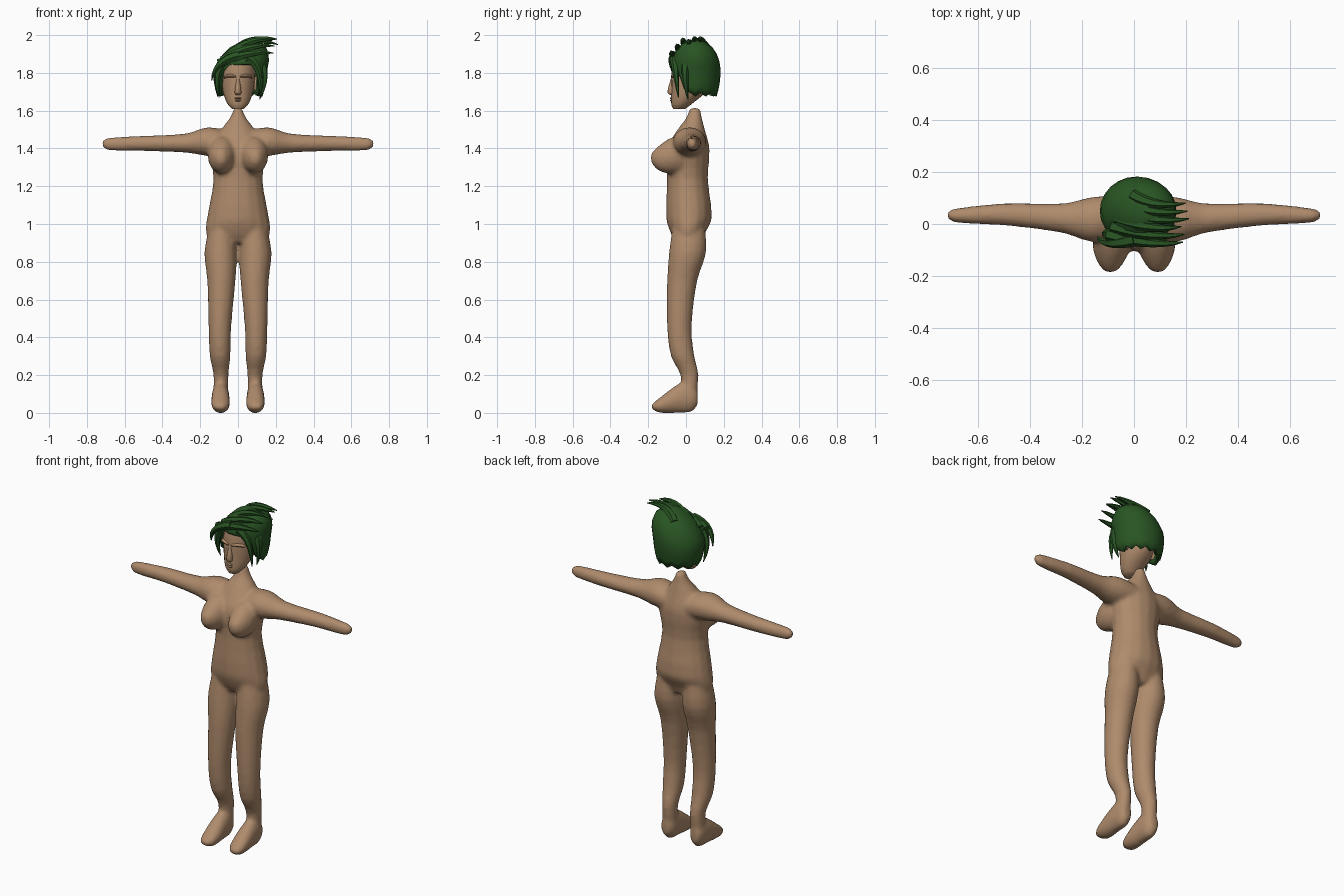
import bpy, bmesh, math, random
from mathutils import Vector

if "Cube" in bpy.data.objects:
    bpy.data.objects.remove(bpy.data.objects["Cube"])


def material(name, colour):
    mat = bpy.data.materials.new(name)
    mat.use_nodes = True
    mat.diffuse_color = (*colour, 1)
    node = mat.node_tree.nodes["Principled BSDF"]
    node.inputs["Base Color"].default_value = (*colour, 1)
    node.inputs["Roughness"].default_value = .8
    return mat


skin = material("tan skin", (.43, .26, .15))
green = material("dark green hair", (.022, .09, .017))


def ring(x, y, z):
    """Cross-section: two axes are spans, the third is its position."""
    spans = [v if isinstance(v, tuple) else (v, v) for v in (x, y, z)]
    return Vector([s[0] for s in spans] + [s[1] for s in spans])


def wide(half_width, y, z):
    """Cross-section centred on the body's middle plane."""
    return ring((-half_width, half_width), y, z)


def skin_rows(bm, rows):
    """Join consecutive loops of vertices with quads."""
    for lower, upper in zip(rows, rows[1:]):
        for k in range(len(lower)):
            bm.faces.new((lower[k - 1], lower[k], upper[k], upper[k - 1]))


def loft(bm, rings, flip=1, sides=16, steps=3):
    """Closed tube flowing smoothly through elliptical cross-sections."""
    axis = next(i for i in range(3) if rings[0][i] == rings[0][i + 3])
    first, second = [i for i in range(3) if i != axis]
    last = len(rings) - 1

    def slope(i):
        before, after = rings[max(i - 1, 0)], rings[min(i + 1, last)]
        return (after - before) / (after[axis] - before[axis])

    spans = []
    for i in range(last):
        a, b = rings[i], rings[i + 1]
        gap = b[axis] - a[axis]
        for step in range(steps):
            t = step / steps
            ease = t * t * (3 - 2 * t)
            leave = slope(i) * (gap * t * (1 - t) * (1 - t))
            arrive = slope(i + 1) * (gap * t * t * (1 - t))
            spans.append(a * (1 - ease) + b * ease + leave - arrive)
    spans.append(rings[-1])

    rows = []
    for span in spans:
        low, high = Vector(span[:3]), Vector(span[3:])
        centre, half = (low + high) / 2, (high - low) / 2
        row = []
        for k in range(sides):
            angle = math.tau * k / sides
            point = centre.copy()
            point[first] += half[first] * math.cos(angle)
            point[second] += half[second] * math.sin(angle)
            point.x *= flip
            row.append(bm.verts.new(point))
        rows.append(row)
    skin_rows(bm, rows)
    bm.faces.new(rows[0])
    bm.faces.new(rows[-1])


def finish(name, bm, mat):
    bmesh.ops.recalc_face_normals(bm, faces=bm.faces)
    mesh = bpy.data.meshes.new(name)
    bm.to_mesh(mesh)
    bm.free()
    mesh.materials.append(mat)
    part = bpy.data.objects.new(name, mesh)
    bpy.context.collection.objects.link(part)
    return part


def activate(part):
    bpy.ops.object.select_all(action="DESELECT")
    part.select_set(True)
    bpy.context.view_layer.objects.active = part


def smooth(part, degrees):
    activate(part)
    bpy.ops.object.shade_smooth_by_angle(angle=math.radians(degrees))


# Body: torso and neck, then mirrored limbs, fused into one skin
bm = bmesh.new()
loft(bm, [
    wide(.13, y=(-.05, .08), z=.9),
    wide(.17, y=(-.08, .1), z=.95),
    wide(.165, y=(-.105, .137), z=1.03),
    wide(.13, y=(-.1, .116), z=1.24),
    wide(.15, y=(-.1, .125), z=1.4),
    wide(.09, y=(-.045, .1), z=1.5),
    wide(.045, y=(0, .085), z=1.56),
    wide(.02, y=(.02, .075), z=1.615),
])
leg = [
    ring(x=(.05, .135), y=(-.02, .05), z=.06),
    ring(x=(.05, .13), y=(-.03, .067), z=.2),
    ring(x=(.04, .15), y=(-.08, .045), z=.3),
    ring(x=(.036, .156), y=(-.1, .03), z=.45),
    ring(x=(.013, .163), y=(-.1, .06), z=.7),
    ring(x=(.005, .178), y=(-.09, .107), z=.85),
    ring(x=(.02, .15), y=(-.07, .1), z=1),
]
foot = [
    ring(x=(.07, .12), y=-.182, z=(.02, .045)),
    ring(x=(.045, .14), y=-.14, z=(0, .08)),
    ring(x=(.045, .14), y=-.03, z=(0, .16)),
    ring(x=(.05, .135), y=.03, z=(.005, .16)),
    ring(x=(.07, .12), y=.062, z=(.04, .12)),
]
arm = [
    ring(x=.04, y=(-.05, .11), z=(1.36, 1.49)),
    ring(x=.16, y=(-.07, .105), z=(1.36, 1.513)),
    ring(x=.27, y=(-.036, .08), z=(1.377, 1.48)),
    ring(x=.5, y=(-.006, .08), z=(1.386, 1.467)),
    ring(x=.69, y=(.005, .06), z=(1.39, 1.456)),
    ring(x=.718, y=(.02, .05), z=(1.41, 1.44)),
]
breast = [
    ring(x=(.07, .112), y=-.185, z=(1.325, 1.375)),
    ring(x=(.04, .14), y=-.15, z=(1.285, 1.41)),
    ring(x=(.012, .16), y=-.085, z=(1.265, 1.455)),
    ring(x=(.01, .155), y=-.02, z=(1.27, 1.47)),
]
for side in (1, -1):
    for limb in (leg, foot, arm, breast):
        loft(bm, limb, side)
body = finish("body", bm, skin)
fuse = body.modifiers.new("fuse", "REMESH")
fuse.mode = "VOXEL"
fuse.voxel_size = .011
fuse.use_smooth_shade = True
soften = body.modifiers.new("soften", "SMOOTH")
soften.iterations = 6

# Head: skull tapering to the jaw, nose, lips, brows and ears
bm = bmesh.new()
loft(bm, [
    wide(.03, y=(-.068, -.005), z=1.608),
    wide(.055, y=(-.078, .03), z=1.635),
    wide(.08, y=(-.078, .105), z=1.7),
    wide(.092, y=(-.076, .145), z=1.8),
    wide(.086, y=(-.06, .14), z=1.87),
    wide(.03, y=(0, .07), z=1.935),
], sides=20)
loft(bm, [
    wide(.014, y=(-.085, -.05), z=1.683),
    wide(.018, y=(-.1, -.05), z=1.697),
    wide(.009, y=(-.079, -.05), z=1.775),
], sides=10)
for height in (1.654, 1.666):
    edge = (height - .003, height + .003)
    loft(bm, [
        ring(x=-.026, y=(-.07, -.06), z=edge),
        ring(x=0, y=(-.086, -.06), z=(height - .006, height + .006)),
        ring(x=.026, y=(-.07, -.06), z=edge),
    ], sides=8)
brow = [
    ring(x=.01, y=(-.081, -.05), z=(1.772, 1.788)),
    ring(x=.045, y=(-.077, -.04), z=(1.776, 1.794)),
    ring(x=.075, y=(-.05, -.02), z=(1.77, 1.784)),
]
ear = [
    ring(x=.07, y=(.02, .05), z=(1.71, 1.77)),
    ring(x=.098, y=(.02, .06), z=(1.705, 1.785)),
]
for side in (1, -1):
    loft(bm, brow, side, sides=10)
    loft(bm, ear, side, sides=10)
smooth(finish("head", bm, skin), 50)

# Hair cap: dome with a raised hairline over the face, leaning to the left
bm = bmesh.new()
SIDES, LEVELS, TOP, WIDEST = 24, 8, 1.975, 1.81
rows = []
for level in range(LEVELS + 1):
    row = []
    for k in range(SIDES):
        angle = math.tau * k / SIDES
        lift = min(1, max(0, -math.sin(angle) * 2.5 - 1))
        jag = .01 if k % 2 else -.01
        hairline = 1.685 + .16 * lift + jag * (1 - lift)
        z = hairline + (TOP - hairline) * level / LEVELS
        rise = (z - WIDEST) / .17
        size = math.sqrt(1 - rise ** 2) if rise > 0 else 1 - rise ** 2 / 4
        lean = .01 + .35 * max(0, z - WIDEST)
        row.append(bm.verts.new((lean + .142 * size * math.cos(angle),
                                 .05 + .133 * size * math.sin(angle), z)))
    rows.append(row)
skin_rows(bm, rows)
bm.faces.new(rows[-1])
cap = finish("hair_cap", bm, green)
thickness = cap.modifiers.new("thickness", "SOLIDIFY")
thickness.thickness = .025
smooth(cap, 40)

# Hair locks: tapered strands, each with a root, a bend and a tip
curve = bpy.data.curves.new("hair_locks", "CURVE")
curve.dimensions = "3D"
curve.bevel_depth = .027
curve.bevel_resolution = 1
curve.use_fill_caps = True
curve.materials.append(green)


def lock(root, bend, tip, steps=7):
    root, bend, tip = Vector(root), Vector(bend), Vector(tip)
    spline = curve.splines.new("POLY")
    spline.points.add(steps)
    for i, point in enumerate(spline.points):
        t = i / steps
        point.co = (*root.lerp(bend, t).lerp(bend.lerp(tip, t), t), 1)
        point.radius = .08 + .92 * (1 - t) ** .7


# Swept fan over the crown
random.seed(4)
for i in range(6):
    y = .03 * i - .07
    crown = 1.92 + .04 * min(i, 2)
    lock(root=(.02 * i - .1, y + .03, 1.85 + .015 * i),
         bend=(.07, y - .02, crown),
         tip=(random.uniform(.18, .215), y, crown - random.uniform(.01, .06)))

# Strands framing the face
lock(root=(.05, -.06, 1.88), bend=(.13, -.06, 1.84), tip=(.12, -.04, 1.67))
lock(root=(.12, 0, 1.85), bend=(.16, -.01, 1.78), tip=(.115, .01, 1.66))
lock(root=(0, -.06, 1.89), bend=(-.12, -.09, 1.87), tip=(-.14, -.05, 1.76))
lock(root=(-.07, -.03, 1.86), bend=(-.13, -.05, 1.8), tip=(-.1, -.02, 1.67))

strands = bpy.data.objects.new("hair_locks", curve)
bpy.context.collection.objects.link(strands)
activate(strands)
bpy.ops.object.convert(target="MESH")
smooth(bpy.context.view_layer.objects.active, 40)
